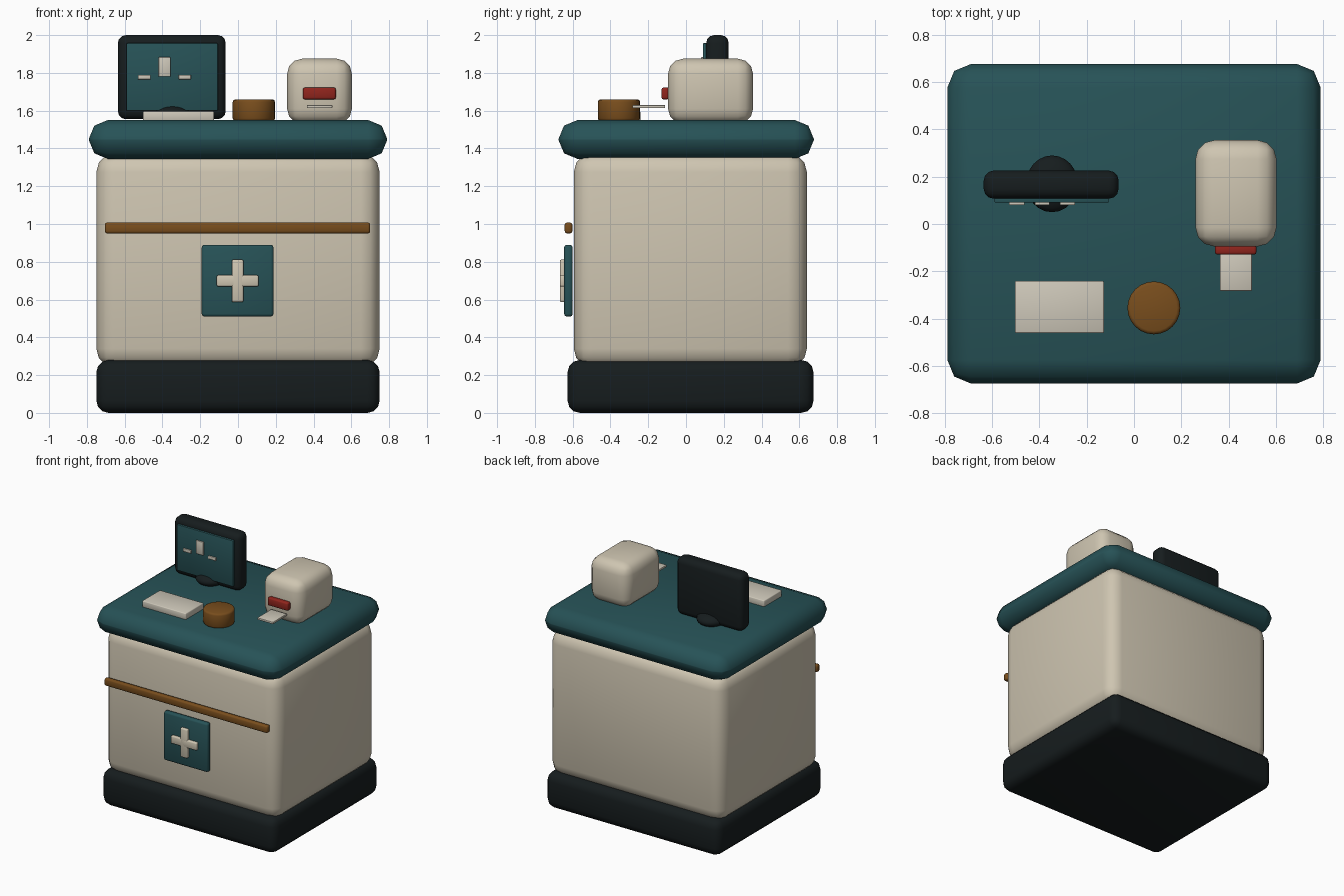
import bpy, math

if "Cube" in bpy.data.objects:
    bpy.data.objects.remove(bpy.data.objects["Cube"])


def material(name, rgb):
    m = bpy.data.materials.new(name)
    m.diffuse_color = (*rgb, 1)
    m.use_nodes = True
    m.node_tree.nodes["Principled BSDF"].inputs["Base Color"].default_value = m.diffuse_color
    return m


CREAM = material("cream", (0.62, 0.56, 0.44))
TEAL = material("teal", (0.02, 0.085, 0.095))
BLACK = material("black", (0.008, 0.012, 0.013))
BROWN = material("brown", (0.19, 0.075, 0.012))
RED = material("red", (0.28, 0.018, 0.012))
PAPER = material("paper", (0.62, 0.58, 0.49))


def finish(ob, name, mat, bevel=0, segments=2):
    ob.name = name
    ob.data.materials.append(mat)
    bpy.ops.object.transform_apply(location=False, rotation=False, scale=True)
    if bevel:
        mod = ob.modifiers.new("Bevel", "BEVEL")
        mod.width, mod.segments = bevel, segments
        mod.limit_method = "ANGLE"
        bpy.ops.object.modifier_apply(modifier=mod.name)
    bpy.ops.object.shade_smooth_by_angle(angle=math.radians(50))
    return ob


def box(name, mat, x, y, z, bevel=0, segments=2):
    """Rounded box from (min, max) ranges."""
    mid = [(r[0] + r[1]) / 2 for r in (x, y, z)]
    bpy.ops.mesh.primitive_cube_add(size=1, location=mid)
    ob = bpy.context.object
    ob.scale = [r[1] - r[0] for r in (x, y, z)]
    return finish(ob, name, mat, bevel, segments)


# Counter
box("plinth", BLACK, (-0.75, 0.75), (-0.627, 0.675), (0, 0.28), 0.065, 3)
box("cabinet", CREAM, (-0.75, 0.75), (-0.594, 0.64), (0.24, 1.375), 0.1, 3)
box("countertop", TEAL, (-0.79, 0.79), (-0.675, 0.677), (1.345, 1.55), 0.1, 2)

# Front trim and medical sign
box("front_rail", BROWN, (-0.705, 0.7), (-0.642, -0.602), (0.95, 1.008), 0.012)
box("sign_panel", TEAL, (-0.192, 0.188), (-0.645, -0.6), (0.51, 0.89), 0.014)
box("cross_upright", CREAM, (-0.033, 0.029), (-0.668, -0.638), (0.586, 0.811), 0.008)
box("cross_bar", CREAM, (-0.113, 0.109), (-0.668, -0.638), (0.669, 0.729), 0.008)

# Monitor with stand and screen graphics
box("monitor_case", BLACK, (-0.636, -0.065), (0.107, 0.226), (1.555, 2.0), 0.042, 3)
box("monitor_screen", TEAL, (-0.59, -0.107), (0.09, 0.115), (1.6, 1.957), 0.004)
for i, (x, z) in enumerate([((-0.53, -0.463), (1.766, 1.79)),
                            ((-0.42, -0.358), (1.78, 1.883)),
                            ((-0.314, -0.25), (1.766, 1.79))]):
    box(f"screen_mark_{i + 1}", PAPER, x, (0.08, 0.092), z, 0.002)
bpy.ops.mesh.primitive_uv_sphere_add(segments=24, ring_count=12, radius=1,
                                     location=(-0.347, 0.17, 1.583))
stand = bpy.context.object
stand.scale = (0.11, 0.12, 0.052)
finish(stand, "monitor_stand", BLACK)

# Desk items
box("keyboard", PAPER, (-0.504, -0.127), (-0.462, -0.241), (1.545, 1.597), 0.006)
bpy.ops.mesh.primitive_cylinder_add(vertices=24, radius=0.112, depth=0.115,
                                    location=(0.084, -0.355, 1.6025))
finish(bpy.context.object, "round_pot", BROWN, 0.014)

# Receipt printer
box("printer_body", CREAM, (0.26, 0.603), (-0.095, 0.355), (1.53, 1.875), 0.08, 3)
box("printer_slot", RED, (0.343, 0.518), (-0.13, -0.088), (1.66, 1.722), 0.01)
box("receipt", PAPER, (0.364, 0.499), (-0.283, -0.11), (1.613, 1.629), 0.003)
